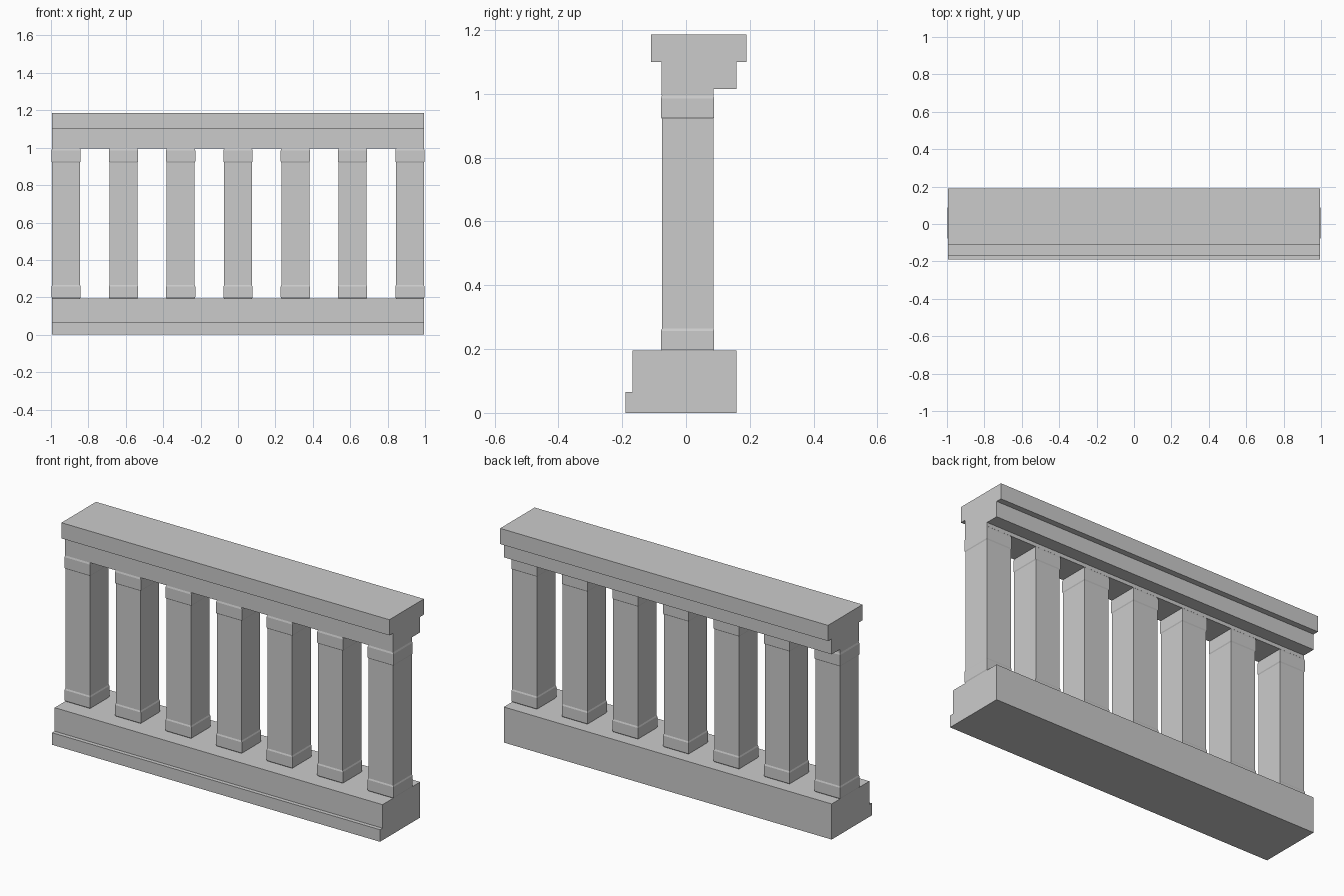
import bpy, bmesh

if "Cube" in bpy.data.objects:
    bpy.data.objects.remove(bpy.data.objects["Cube"])

HALF = 0.994          # half length of rails
COL_Y = 0.005         # depth centre of the columns


def make_object(name, bm):
    bmesh.ops.recalc_face_normals(bm, faces=bm.faces)
    mesh = bpy.data.meshes.new(name)
    bm.to_mesh(mesh)
    bm.free()
    obj = bpy.data.objects.new(name, mesh)
    bpy.context.collection.objects.link(obj)
    return obj


def extrude_along_x(name, profile):
    """Solid bar from a (y, z) cross-section."""
    bm = bmesh.new()
    face = bm.faces.new([bm.verts.new((-HALF, y, z)) for y, z in profile])
    new = bmesh.ops.extrude_face_region(bm, geom=[face])["geom"]
    bmesh.ops.translate(bm, vec=(2 * HALF, 0, 0),
                        verts=[v for v in new if isinstance(v, bmesh.types.BMVert)])
    return make_object(name, bm)


def square_column(name, x, hx, hy, levels):
    """Square stack of rings; levels are (z, outward offset)."""
    bm = bmesh.new()
    rings = []
    for z, o in levels:
        rings.append([bm.verts.new((x + sx * (hx + o), COL_Y + sy * (hy + o), z))
                      for sx, sy in ((-1, -1), (1, -1), (1, 1), (-1, 1))])
    for a, b in zip(rings, rings[1:]):
        for i in range(4):
            j = (i + 1) % 4
            bm.faces.new((a[i], a[j], b[j], b[i]))
    bm.faces.new(rings[0][::-1])
    bm.faces.new(rings[-1])
    return make_object(name, bm)


# Stepped base plinth
extrude_along_x("base", [(-0.19, 0), (0.158, 0), (0.158, 0.195), (-0.168, 0.195),
                         (-0.168, 0.066), (-0.19, 0.066)])

# Top handrail with overhanging cap and rear moulding
extrude_along_x("handrail", [(-0.077, 0.995), (0.086, 0.995), (0.086, 1.015),
                             (0.158, 1.015), (0.158, 1.10), (0.19, 1.10),
                             (0.19, 1.186), (-0.109, 1.186), (-0.109, 1.10),
                             (-0.077, 1.10)])

# Seven square columns with thin collars at foot and head
C = 0.003
LEVELS = [(0.195, 0), (0.201, C), (0.257, C), (0.265, 0),
          (0.921, 0), (0.927, C), (0.985, C), (0.995, 0)]
for i in range(7):
    square_column(f"column_{i + 1}", -0.919 + i * 1.838 / 6, 0.075, 0.0805, LEVELS)
